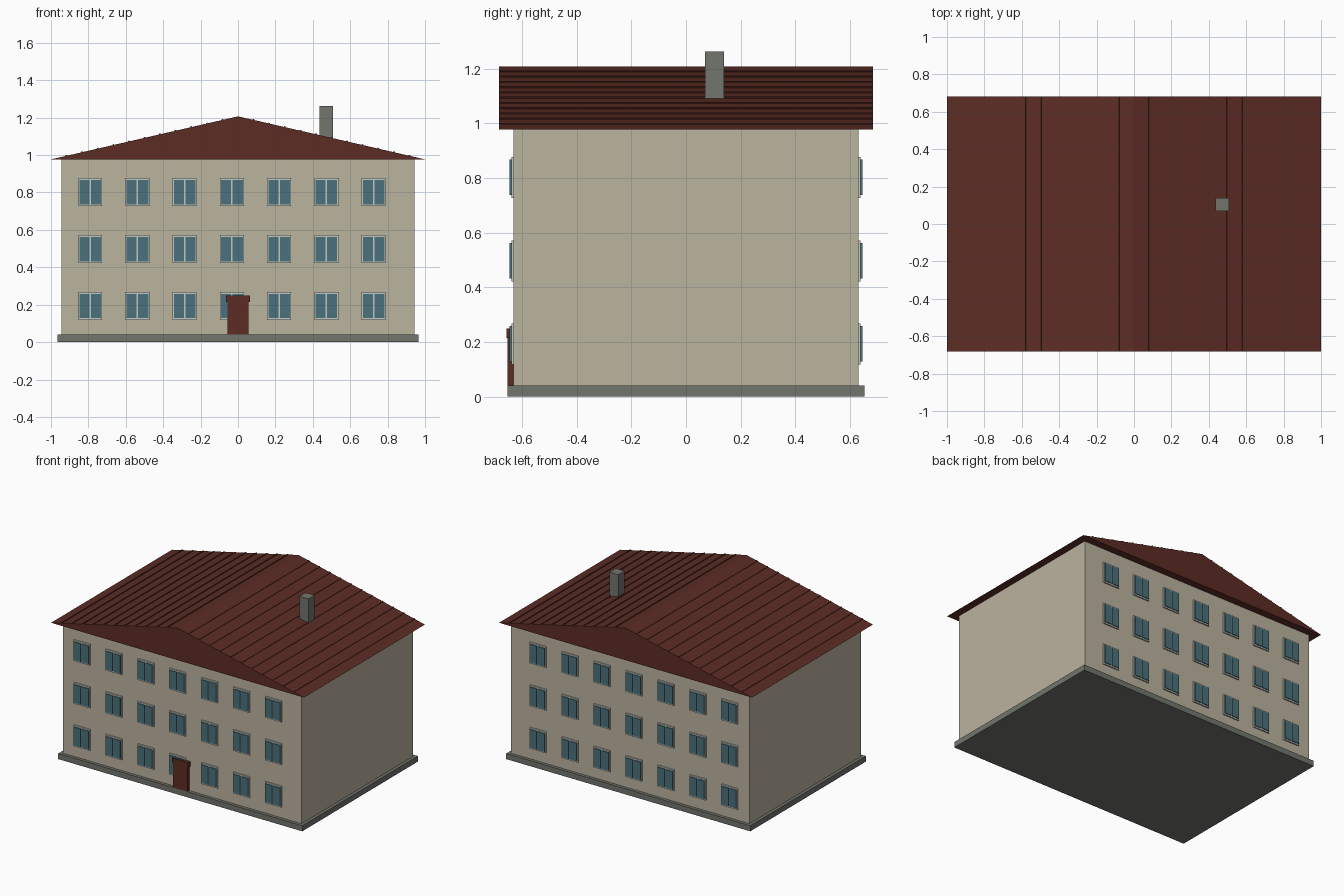
import bpy
import bmesh
import math

if "Cube" in bpy.data.objects:
    bpy.data.objects.remove(bpy.data.objects["Cube"])


def material(name, rgb):
    """Flat colour given as sRGB 0-255, stored as linear."""
    m = bpy.data.materials.new(name)
    lin = [((c / 255 + 0.055) / 1.055) ** 2.4 for c in rgb]
    m.diffuse_color = (*lin, 1.0)
    m.use_nodes = True
    m.node_tree.nodes["Principled BSDF"].inputs["Base Color"].default_value = m.diffuse_color
    return m


WALL = material("plaster_beige", (187, 179, 159))
STONE = material("stone_grey", (114, 117, 109))
ROOF = material("roof_red_brown", (92, 44, 36))
GLASS = material("glass_teal", (74, 114, 124))
FRAME = material("frame_pale_grey", (196, 200, 192))


def make_object(name, bm, mat):
    bmesh.ops.recalc_face_normals(bm, faces=bm.faces)
    mesh = bpy.data.meshes.new(name)
    bm.to_mesh(mesh)
    bm.free()
    mesh.materials.append(mat)
    obj = bpy.data.objects.new(name, mesh)
    bpy.context.collection.objects.link(obj)
    return obj


def prism(bm, profile, y0, y1):
    """Extrude an (x, z) outline along y."""
    face = bm.faces.new([bm.verts.new((x, y0, z)) for x, z in profile])
    out = bmesh.ops.extrude_face_region(bm, geom=[face])
    verts = [g for g in out["geom"] if isinstance(g, bmesh.types.BMVert)]
    bmesh.ops.translate(bm, verts=verts, vec=(0, y1 - y0, 0))


def box(bm, x0, x1, y0, y1, z0, z1):
    prism(bm, [(x0, z0), (x1, z0), (x1, z1), (x0, z1)], y0, y1)


def box_object(name, mat, *bounds):
    bm = bmesh.new()
    box(bm, *bounds)
    return make_object(name, bm, mat)


# Plinth and walls
box_object("plinth", STONE, -0.965, 0.965, -0.652, 0.652, 0, 0.04)
box_object("walls", WALL, -0.943, 0.943, -0.63, 0.63, 0.04, 0.98)

# Gable roof with overhanging eaves
EAVE, RIDGE, DEPTH = 0.977, 1.207, 0.683
bm = bmesh.new()
prism(bm, [(-1, EAVE), (1, EAVE), (0, RIDGE)], -DEPTH, DEPTH)
make_object("roof", bm, ROOF)

# Thin raised seams running along both slopes
bm = bmesh.new()
slope = math.atan(RIDGE - EAVE)
for side in (-1, 1):
    for i in range(1, 12):
        x = i / 12
        z = RIDGE - (RIDGE - EAVE) * x
        ux, uz = math.cos(slope), -math.sin(slope)   # down the slope
        nx, nz = math.sin(slope), math.cos(slope)    # away from the slope
        corners = [(-0.005, -0.003), (0.005, -0.003), (0.005, 0.004), (-0.005, 0.004)]
        prism(bm, [(side * (x + a * ux + b * nx), z + a * uz + b * nz)
                   for a, b in corners], -DEPTH, DEPTH)
make_object("roof_seams", bm, ROOF)

# Chimney
box_object("chimney", STONE, 0.437, 0.508, 0.069, 0.139, 1.05, 1.263)

# Windows: seven columns on three floors, front and back
frames, panes = bmesh.new(), bmesh.new()
for side in (-1, 1):
    for col in range(7):
        x = -0.79 + 0.2525 * col
        for z in (0.193, 0.497, 0.802):
            box(frames, x - 0.064, x + 0.064, side * 0.625, side * 0.639,
                z - 0.075, z + 0.075)
            for s in (-1, 1):
                cx = x + s * 0.031
                box(panes, cx - 0.027, cx + 0.027, side * 0.637, side * 0.645,
                    z - 0.065, z + 0.065)
make_object("window_frames", frames, FRAME)
make_object("window_panes", panes, GLASS)

# Front door with its lintel
box_object("door", ROOF, -0.057, 0.057, -0.652, -0.625, 0.04, 0.245)
box_object("door_lintel", ROOF, -0.064, 0.064, -0.656, -0.625, 0.215, 0.25)
